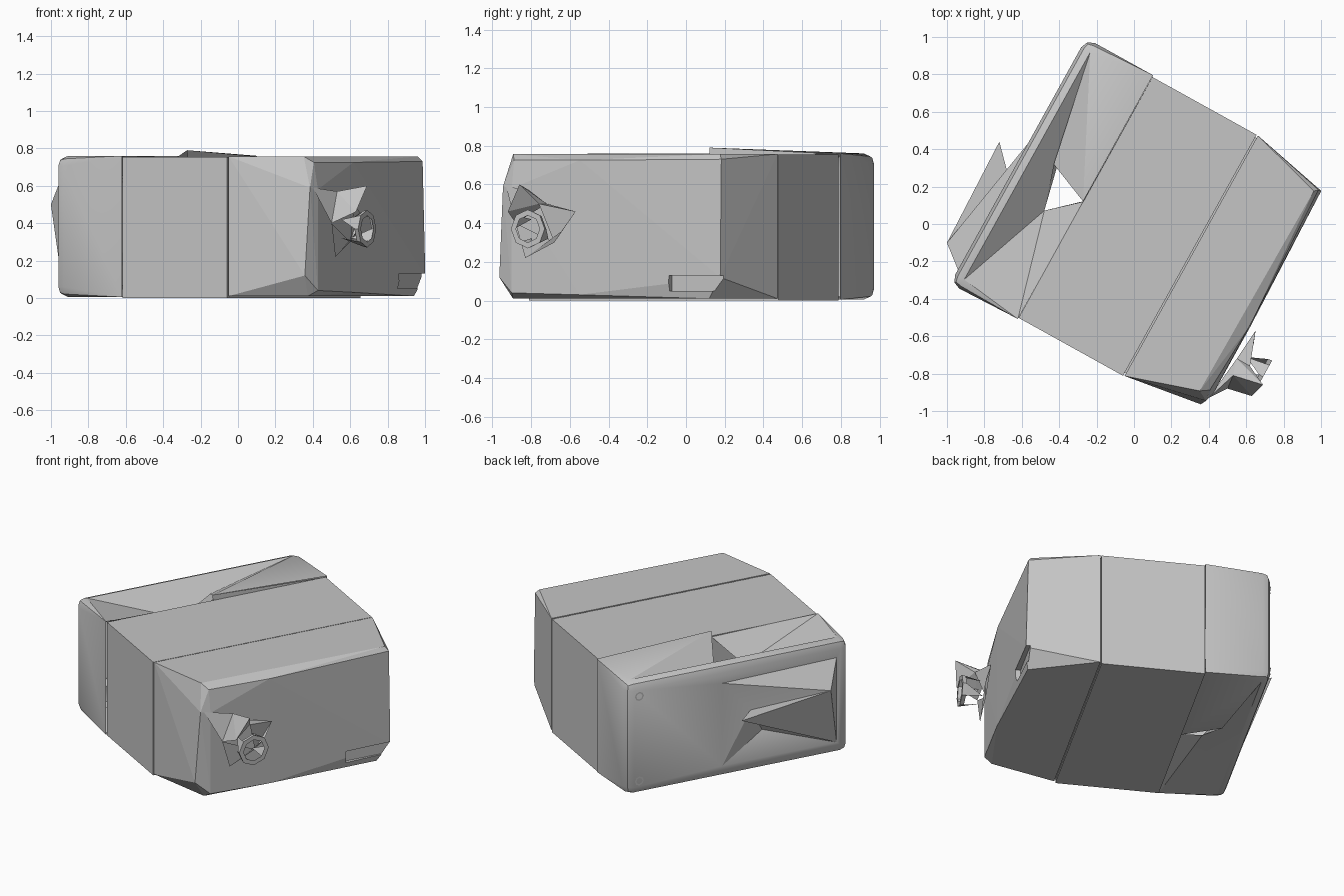
import bpy, bmesh, math
from mathutils import Vector

cube = bpy.data.objects.get("Cube")
if cube:
    bpy.data.objects.remove(cube)

grey = bpy.data.materials.new("plain grey")
grey.use_nodes = True
shade = (0.56, 0.56, 0.56, 1)
grey.diffuse_color = shade
grey.node_tree.nodes["Principled BSDF"].inputs["Base Color"].default_value = shade
TURN = math.radians(-29)  # the whole crate sits turned on the ground


def finish(name, bm, turn=TURN, smooth=False):
    bmesh.ops.remove_doubles(bm, verts=bm.verts, dist=0.004)
    bmesh.ops.recalc_face_normals(bm, faces=bm.faces)
    mesh = bpy.data.meshes.new(name)
    bm.to_mesh(mesh)
    bm.free()
    ob = bpy.data.objects.new(name, mesh)
    bpy.context.collection.objects.link(ob)
    ob.rotation_euler.z = turn
    mesh.materials.append(grey)
    if smooth:
        bpy.ops.object.select_all(action='DESELECT')
        ob.select_set(True)
        bpy.context.view_layer.objects.active = ob
        bpy.ops.object.shade_smooth_by_angle(angle=math.radians(30))
    return ob


def box(lo, hi):
    bm = bmesh.new()
    bmesh.ops.create_cube(bm, size=1)
    lo, hi = Vector(lo), Vector(hi)
    for v in bm.verts:
        v.co = (lo + hi) / 2 + v.co * (hi - lo)
    return bm


def add_faces(bm, points, words):
    """Each word lists the point names of one face."""
    for word in words.split():
        bm.faces.new([bm.verts.new(points[k]) for k in word])


# Middle block, with a smaller core that closes the seam
finish("middle_block", box((-.296, -.738, 0), (.342, .735, .755)))
finish("seam_core", box((-.28, -.72, .015), (.36, .72, .742)))

# Side slab: rounded outer rim and corners, open inner side
bm = box((-.705, -.755, .005), (-.297, .745, .76))
rounded = [e for e in bm.edges if any(v.co.x < -.6 for v in e.verts)]
bmesh.ops.bevel(bm, geom=rounded, offset=.055, segments=2, profile=.5, affect='EDGES')
bm.normal_update()
flat = [f for f in bm.faces if abs(f.normal.z) > .99 or abs(f.normal.x) > .99]
bmesh.ops.delete(bm, geom=flat, context='FACES_ONLY')
for v in bm.verts:  # the corners run out sharp at the seam
    if v.co.x > -.3:
        v.co.y = math.copysign(.745, v.co.y)
        v.co.z = .76 if v.co.z > .4 else .005

# Dented top and underside with a torn opening
for z, lift, low, edge, sink in ((.76, .79, .75, .68, .60), (.005, .005, .01, .02, .10)):
    pts = {
        'A': (-.65, -.70, z), 'B': (-.65, .69, z),
        'C': (-.297, .745, z), 'D': (-.297, -.745, z),
        'F': (-.297, -.026, lift), 'f': (-.297, -.026, low),
        'E': (-.53, .071, edge), 'G': (-.454, -.17, sink),
    }
    add_faces(bm, pts, "BCF BFE BEG BGA AGD DGf")

# Upright edge of the lifted top flap
x = -.294
flap = {'C': (x, .74, .757), 'F': (x, -.026, .79), 'f': (x, -.026, .75)}
add_faces(bm, flap, "CFf")

# Crumpled outer face with a wedge-shaped spike above a pit
x = -.705
pts = {
    'a': (x, .69, .705), 'b': (x, .69, .06), 'c': (x, -.70, .06), 'd': (x, -.70, .705),
    'h': (x, .10, .636), 'i': (x, .10, .084), 'k': (x, -.67, .65), 'l': (x, -.67, .085),
    'p': (-.826, -.573, .50), 't': (-.843, .036, .43), 's': (-.736, -.076, .435),
    'm': (-.64, -.20, .24),
}
add_faces(bm, pts, "ahib adkh dclk cbil hkp hps pkl hsi sim ilm slm")
add_faces(bm, pts, "stp tpl stl")
finish("side_slab", bm, smooth=True)

# Small corner rings on the outer face
for n, z in enumerate((.10, .665)):
    bm = bmesh.new()
    outer, inner = [], []
    for i in range(8):
        a = i * math.tau / 8
        for ring, r in ((outer, .03), (inner, .02)):
            ring.append(bm.verts.new((-.71, .66 + r * math.cos(a), z + r * math.sin(a))))
    for i in range(8):
        j = (i + 1) % 8
        bm.faces.new((outer[i], outer[j], inner[j], inner[i]))
    finish(f"corner_ring_{n + 1}", bm)

# End cap: tapered faceted block
bm = bmesh.new()
for co in [(.35, s * .735, z) for s in (-1, 1) for z in (.01, .757)] + [
        (.78, -.67, .12), (.795, -.64, .59), (.74, -.61, .757), (.76, -.60, .01),
        (.81, -.58, .04), (.81, -.58, .58), (.785, -.58, .725),
        (.81, -.18, .03), (.805, -.18, .725),
        (.775, .638, .73), (.79, .64, .12), (.755, .62, .757), (.765, .56, .01)]:
    bm.verts.new(co)
hull = bmesh.ops.convex_hull(bm, input=bm.verts)
loose = [g for g in hull["geom_interior"] if isinstance(g, bmesh.types.BMVert)]
bmesh.ops.delete(bm, geom=list(set(loose)), context='VERTS')
cap = finish("end_cap", bm)

# Grip groove low on the end cap
bm = box((.765, .34, .05), (.88, .70, .13))
groove = finish("groove_cutter", bm)
groove.hide_render = True
groove.hide_viewport = True
groove.display_type = 'WIRE'
cut = cap.modifiers.new("groove", 'BOOLEAN')
cut.operation = 'DIFFERENCE'
cut.object = groove

# Crumpled spout: spiky plates around the outlet
pts = {
    'a': (.40, -.93, .59), 'b': (.69, -.86, .60), 'c': (.65, -.57, .46),
    'd': (.52, -.83, .22), 'e': (.55, -.72, .50), 'f': (.63, -.92, .46),
    'g': (.60, -.68, .30), 'h': (.50, -.88, .40), 'i': (.62, -.76, .50),
    'j': (.64, -.64, .36), 'n': (.53, -.81, .57),
}
bm = bmesh.new()
add_faces(bm, pts, "ane anh nbe nhf nfb bei eci cjg igc dhg dgj hei hif bfi")
finish("spout_plates", bm, turn=0)

# Spout ring: open octagonal collar on thin struts
bm = bmesh.new()


def ring(x, r):
    return [bm.verts.new((x, -.38 + r * math.cos(i * math.tau / 8),
                          .37 + r * math.sin(i * math.tau / 8))) for i in range(8)]


front, inner, back = ring(1, .10), ring(1, .07), ring(.975, .095)
root = ring(.87, .07)
for i in range(8):
    j = (i + 1) % 8
    bm.faces.new((front[i], front[j], inner[j], inner[i]))
    bm.faces.new((front[i], back[i], back[j], front[j]))
    if i % 2:
        bm.faces.new((back[i], back[j], root[i]))
finish("spout_ring", bm)
